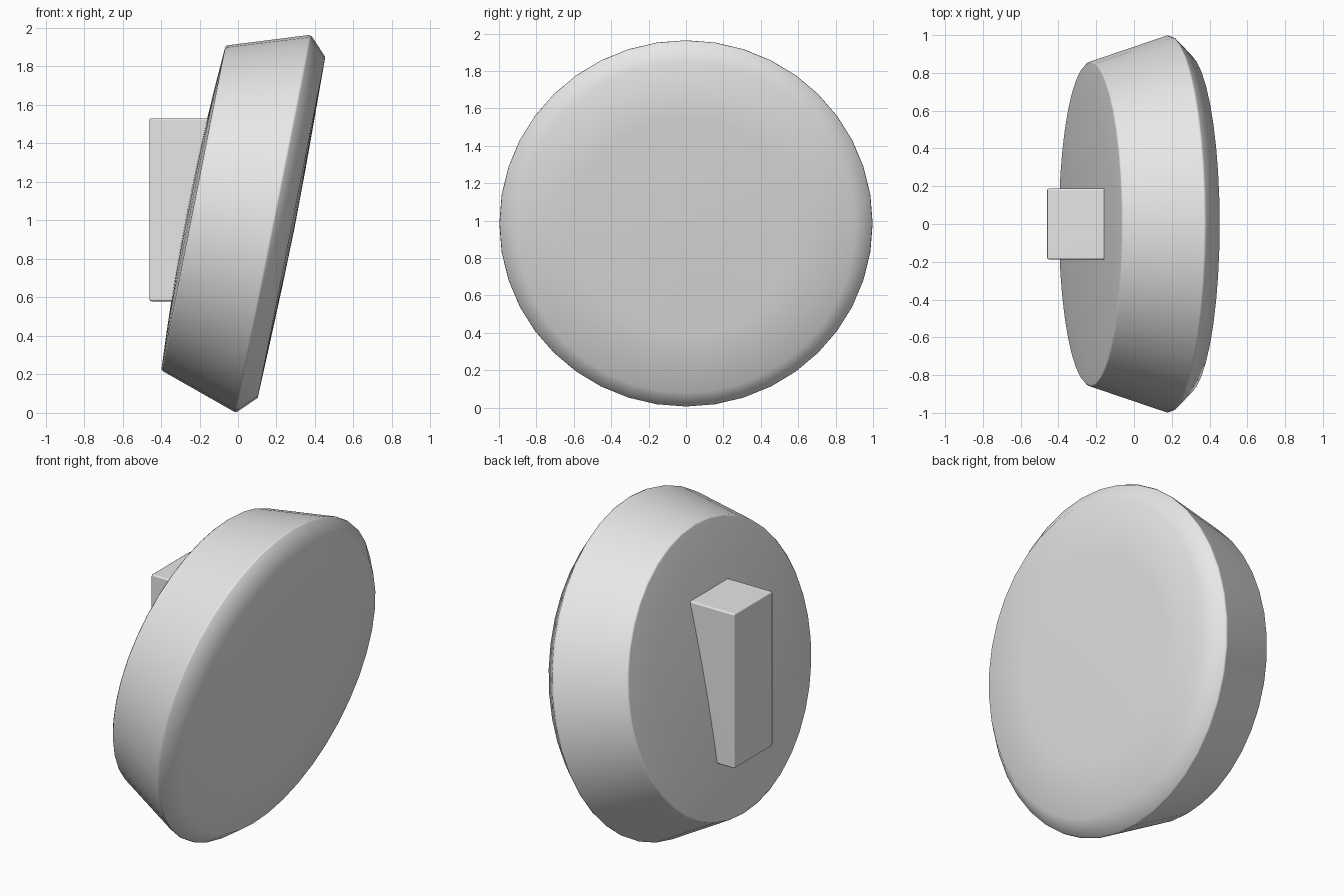
import bpy, bmesh, math
from mathutils import Vector

if "Cube" in bpy.data.objects:
    bpy.data.objects.remove(bpy.data.objects["Cube"])

SIDES = 40
TILT = math.radians(11.2)
AXIS = Vector((math.cos(TILT), 0, -math.sin(TILT)))
UP = Vector((math.sin(TILT), 0, math.cos(TILT)))
SIDE = Vector((0, 1, 0))
CENTRE = Vector((0.183, 0, 0.983))

grey = bpy.data.materials.new("light_grey")
grey.diffuse_color = (0.8, 0.8, 0.8, 1)
grey.use_nodes = True
grey.node_tree.nodes["Principled BSDF"].inputs["Base Color"].default_value = grey.diffuse_color


def finish(bm, name, angle):
    bmesh.ops.recalc_face_normals(bm, faces=bm.faces[:])
    me = bpy.data.meshes.new(name)
    bm.to_mesh(me)
    bm.free()
    me.materials.append(grey)
    ob = bpy.data.objects.new(name, me)
    bpy.context.collection.objects.link(ob)
    bpy.ops.object.select_all(action='DESELECT')
    ob.select_set(True)
    bpy.context.view_layer.objects.active = ob
    bpy.ops.object.shade_smooth_by_angle(angle=math.radians(angle))
    return ob


# Tilted disc: (distance along axis, radius) from back dome to front dome
back_s, back_r, front_s, front_r = -0.422, 0.861, 0.097, 0.903
profile = [(back_s - 0.03 * (1 - f * f), back_r * f) for f in (0, 0.25, 0.5, 0.75)]
profile += [(back_s - 0.001, back_r - 0.008), (back_s + 0.008, back_r + 0.002)]
profile += [(-0.008, 0.998), (0.006, 0.995)]
profile += [(front_s, front_r), (front_s + 0.007, front_r * 0.66),
            (front_s + 0.013, front_r * 0.33), (front_s + 0.016, 0)]

bm = bmesh.new()
rings = []
for s, r in profile:
    count = SIDES if r > 0 else 1
    ring = []
    for i in range(count):
        a = 2 * math.pi * i / SIDES
        ring.append(bm.verts.new(CENTRE + AXIS * s + (UP * math.cos(a) + SIDE * math.sin(a)) * r))
    rings.append(ring)
for lo, hi in zip(rings, rings[1:]):
    for i in range(SIDES):
        j = (i + 1) % SIDES
        quad = [lo[i % len(lo)], lo[j % len(lo)], hi[j % len(hi)], hi[i % len(hi)]]
        bm.faces.new(list(dict.fromkeys(quad)))
disc = finish(bm, "tilted_disc", 55)

# Mounting block, upright, set into the back of the disc
bm = bmesh.new()
bmesh.ops.create_cube(bm, size=1)
size, mid = Vector((0.38, 0.376, 0.95)), Vector((-0.27, 0, 1.055))
for v in bm.verts:
    v.co = Vector(c * d for c, d in zip(v.co, size)) + mid
bmesh.ops.bevel(bm, geom=bm.edges[:], offset=0.01, segments=2, profile=0.5, affect='EDGES')
block = finish(bm, "mounting_block", 50)

# Keep the broad faces flat beside the narrow rounded edges
for ob in (disc, block):
    mod = ob.modifiers.new("weighted_normals", 'WEIGHTED_NORMAL')
    mod.keep_sharp = True
